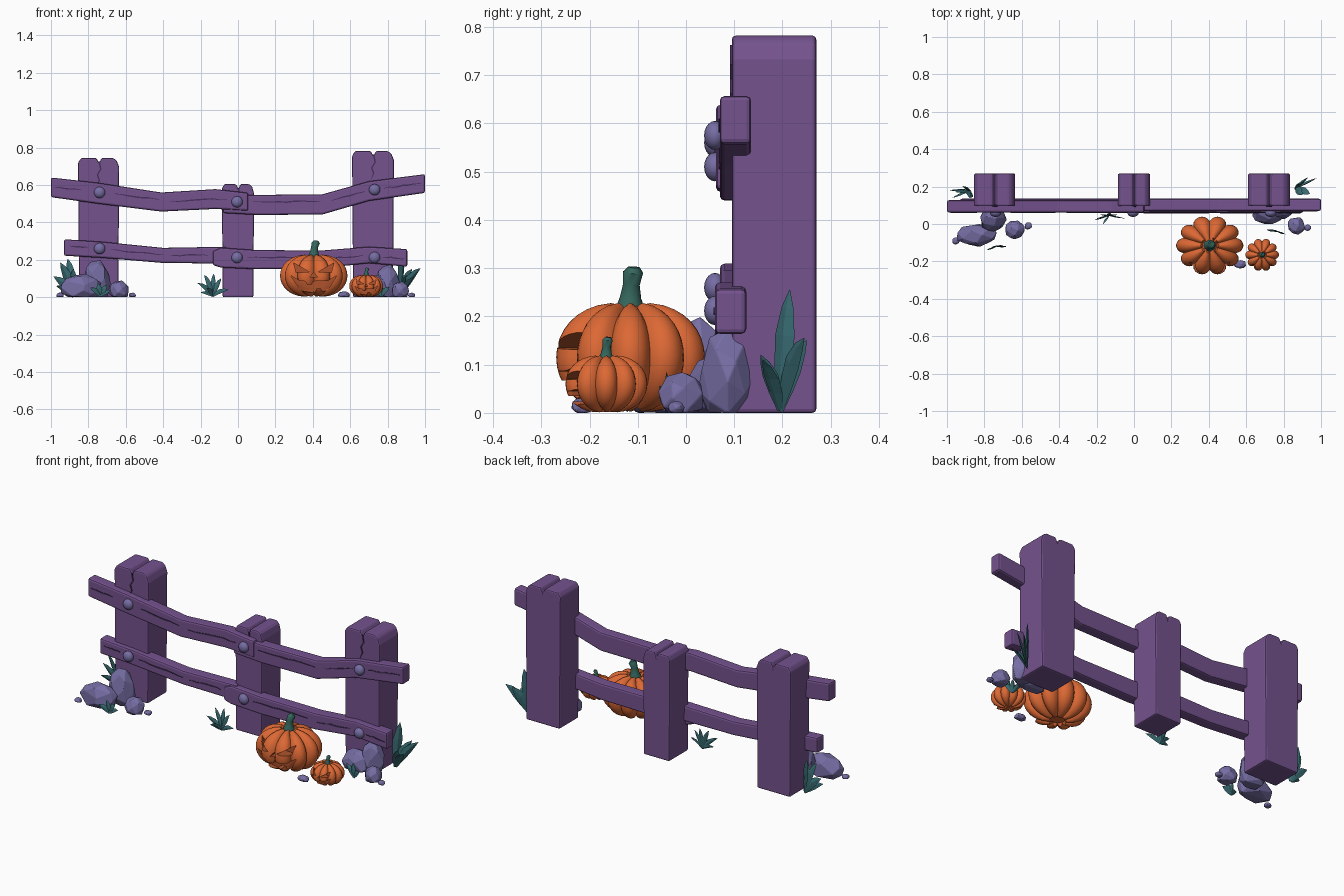
import bpy, bmesh, math, random
from mathutils import Vector

random.seed(4)
if "Cube" in bpy.data.objects:
    bpy.data.objects.remove(bpy.data.objects["Cube"])


def material(name, r, g, b):
    m = bpy.data.materials.new(name)
    m.use_nodes = True
    m.diffuse_color = (r, g, b, 1)
    bsdf = m.node_tree.nodes["Principled BSDF"]
    bsdf.inputs["Base Color"].default_value = (r, g, b, 1)
    bsdf.inputs["Roughness"].default_value = 0.8
    return m


WOOD = material("purple_wood", .175, .085, .27)
CRACK = material("dark_crack", .06, .03, .1)
STONE = material("blue_grey_stone", .18, .155, .37)
ORANGE = material("pumpkin_orange", .72, .14, .035)
CARVED = material("carved_orange", .42, .085, .025)
LEAF = material("teal_leaf", .04, .15, .17)
STEM = material("green_stem", .035, .135, .11)


def finish(name, bm, mat, bevel=0, smooth=None):
    bmesh.ops.recalc_face_normals(bm, faces=bm.faces)
    me = bpy.data.meshes.new(name)
    bm.to_mesh(me)
    bm.free()
    me.materials.append(mat)
    ob = bpy.data.objects.new(name, me)
    bpy.context.collection.objects.link(ob)
    if smooth:
        me.shade_smooth()
        me.set_sharp_from_angle(angle=math.radians(smooth))
    if bevel:
        mod = ob.modifiers.new("bevel", "BEVEL")
        mod.width, mod.segments = bevel, 2
        mod.limit_method, mod.angle_limit = "ANGLE", math.radians(30)
    return ob


def prism(name, outline, y0, y1, mat, bevel=0):
    """Front outline of (x, z) points pushed from y0 to y1."""
    bm = bmesh.new()
    face = bm.faces.new([bm.verts.new((x, y0, z)) for x, z in outline])
    new = bmesh.ops.extrude_face_region(bm, geom=[face])["geom"]
    bmesh.ops.translate(bm, vec=(0, y1 - y0, 0),
                        verts=[v for v in new if isinstance(v, bmesh.types.BMVert)])
    return finish(name, bm, mat, bevel)


def loft(name, centres, widths, flat, sides, facing, mat, smooth=None):
    """Closed tube through the centres, flattened along the facing direction."""
    bm = bmesh.new()
    rings = []
    axis = (centres[-1] - centres[0]).normalized()
    side = axis.cross(facing).normalized()
    normal = axis.cross(side)
    for c, w in zip(centres, widths):
        angles = [math.tau * k / sides for k in range(sides)]
        rings.append([bm.verts.new(c + side * w * math.cos(a) + normal * w * flat * math.sin(a))
                      for a in angles])
    for a, b in zip(rings, rings[1:]):
        for k in range(sides):
            j = (k + 1) % sides
            bm.faces.new((a[k], a[j], b[j], b[k]))
    bm.faces.new(rings[0])
    bm.faces.new(rings[-1])
    return finish(name, bm, mat, 0, smooth)


# Posts with a split top and a jagged crack on the front
def post(name, x, w, h):
    shape = [(-.95, 0), (.95, 0), (1, h - .05), (.88, h - .015), (.7, h), (.14, h),
             (.03, h - .028), (-.12, h), (-.85, h), (-1, h - .025)]
    prism(name, [(x + u * w, z) for u, z in shape], .095, .27, WOOD, .008)
    spine = [(.03, .02), (.1, .06), (-.06, .09), (.03, .12), (-.08, .16)]
    left = [(x + u * w - .004, h - d) for u, d in spine]
    right = [(x + u * w + .004, h - d) for u, d in spine[:-1]]
    prism(name + "_crack", left + right[::-1], .091, .097, CRACK)


post("left_post", -.745, .11, .745)
post("middle_post", 0, .086, .605)
post("right_post", .722, .112, .782)


# Bent rails given as (x, bottom, top) stations, with thin cracks in the grain
def rail(name, stations, y, cracks):
    outline = [(x, b) for x, b, t in stations] + [(x, t) for x, b, t in stations[::-1]]
    prism(name, outline, y, y + .065, WOOD, .01)

    def height(x, f):
        for (xa, ba, ta), (xb, bb, tb) in zip(stations, stations[1:]):
            if xa <= x <= xb:
                k = (x - xa) / (xb - xa)
                return (ba + (bb - ba) * k) * (1 - f) + (ta + (tb - ta) * k) * f
        return stations[-1][1]

    for i, (x0, x1, f) in enumerate(cracks):
        n = 8
        low, high = [], []
        for k in range(n + 1):
            x = x0 + (x1 - x0) * k / n
            z = height(x, f) + random.uniform(-.003, .003)
            half = .0012 + .0025 * math.sin(math.pi * k / n)
            low.append((x, z - half))
            high.append((x, z + half))
        prism(f"{name}_crack_{i}", low + high[::-1], y - .003, y + .003, CRACK)


rail("upper_left_rail", [(-1, .535, .64), (-.75, .5, .612), (-.41, .458, .56), (-.12, .472, .578),
                         (.055, .462, .558)], .062,
     [(-.98, -.84, .55), (-.66, -.42, .6), (-.36, -.06, .5)])
rail("upper_right_rail", [(-.08, .45, .55), (.1, .44, .547), (.45, .442, .55), (.7, .515, .62),
                          (1, .558, .658)], .07,
     [(.08, .44, .65), (.5, .68, .55), (.78, .98, .55)])
rail("lower_left_rail", [(-.93, .222, .31), (-.72, .21, .296), (-.4, .183, .264), (-.06, .18, .27)],
     .07, [(-.9, -.8, .6), (-.68, -.4, .55), (-.36, -.16, .5)])
rail("lower_right_rail", [(-.135, .172, .245), (-.09, .158, .265), (.1, .15, .252), (.45, .155, .25),
                          (.7, .182, .27), (.905, .163, .257)], .06,
     [(.05, .4, .6), (.46, .67, .5), (.77, .89, .45)])

# Round bolts
for i, (x, z) in enumerate([(-.74, .56), (-.74, .26), (-.005, .51), (-.005, .212), (.73, .575), (.73, .212)]):
    bm = bmesh.new()
    bmesh.ops.create_uvsphere(bm, u_segments=16, v_segments=10, radius=.03)
    for v in bm.verts:
        v.co = Vector((x + v.co.x, .06 + v.co.y * .75, z + v.co.z))
    finish(f"bolt_{i}", bm, STONE, 0, 60)


# Ribbed pumpkins with a carved face and a bent stem
def pumpkin(name, x, y, rx, ry, h, stem_top, lobes=10):
    bm = bmesh.new()
    segs, rows = lobes * 8, 18
    rings = []
    for r in range(1, rows):
        lat = math.pi * (r / rows - .5)
        ring = []
        for k in range(segs):
            a = math.tau * k / segs
            rib = abs(math.cos(a * lobes / 2)) ** .7
            out = math.cos(lat) ** .75 * (.82 + .18 * rib)
            z = .5 + .5 * math.sin(lat) * (1 - .12 * (1 - rib)) - .1 * math.sin(lat) * max(0, .3 - out)
            ring.append(bm.verts.new((x + rx * out * math.cos(a), y + ry * out * math.sin(a), h * z)))
        rings.append(ring)
    for a, b in zip(rings, rings[1:]):
        for k in range(segs):
            j = (k + 1) % segs
            bm.faces.new((a[k], a[j], b[j], b[k]))
    bm.faces.new(rings[0])
    bm.faces.new(rings[-1])
    body = finish(name, bm, ORANGE)
    body.data.materials.append(CARVED)

    eye = [(-.6, .8), (-.14, .59), (-.52, .57)]
    mouth = [(-.68, .5), (-.42, .38), (-.25, .37), (-.2, .29), (-.06, .29), (-.02, .37), (.42, .38),
             (.68, .5), (.42, .17), (.26, .13), (.22, .2), (.08, .2), (.04, .1), (-.38, .15)]
    cuts = [eye, [(-u, v) for u, v in eye], [(0, .58), (.11, .47), (-.11, .47)], mouth]
    for cut in cuts:
        tool = prism("face_cutter", [(x + u * rx, v * h) for u, v in cut],
                     y - ry * 1.3, y - ry * .52, CARVED)
        tool.hide_render = True
        mod = body.modifiers.new("carve", "BOOLEAN")
        mod.operation, mod.object, mod.solver = "DIFFERENCE", tool, "EXACT"
        mod.material_mode = "TRANSFER"
        bpy.context.view_layer.update()
        graph = bpy.context.evaluated_depsgraph_get()
        carved = bpy.data.meshes.new_from_object(body.evaluated_get(graph))
        body.modifiers.clear()
        body.data = carved
        bpy.data.objects.remove(tool)
    body.data.shade_smooth()
    body.data.set_sharp_from_angle(angle=math.radians(40))

    rise = stem_top - h
    path = [Vector((x + rx * dx, y + rx * dy, h + rise * k))
            for dx, dy, k in [(0, 0, -.35), (.01, 0, .1), (.02, .01, .5), (.06, .03, .85), (.07, .04, 1)]]
    loft(name + "_stem", path, [rx * k for k in (.2, .13, .1, .12, .07)], 1, 10, Vector((0, -1, 0)), STEM, 50)


pumpkin("large_pumpkin", .405, -.115, .18, .16, .23, .302)
pumpkin("small_pumpkin", .685, -.165, .09, .088, .12, .157)


# Faceted rocks: hulls of scattered points, flat on the ground
def rock(name, x, y, rx, ry, h):
    bm = bmesh.new()
    n = 26
    for k in range(n):
        z = 1 - 2 * (k + .5) / n
        a = k * 2.4 + random.uniform(-.25, .25)
        r = math.sqrt(1 - z * z) * random.uniform(.92, 1.08)
        bm.verts.new((x + rx * r * math.cos(a), y + ry * r * math.sin(a), max(0, h * (.4 + .62 * z))))
    hull = bmesh.ops.convex_hull(bm, input=bm.verts)
    bmesh.ops.delete(bm, geom=list({g for g in hull["geom_interior"] + hull["geom_unused"]
                                    if isinstance(g, bmesh.types.BMVert)}), context="VERTS")
    bmesh.ops.dissolve_limit(bm, angle_limit=math.radians(14), verts=bm.verts, edges=bm.edges)
    finish(name, bm, STONE, .003)


ROCKS = [(-.84, -.06, .11, .065, .125), (-.755, .025, .078, .065, .2), (-.635, -.03, .055, .052, .09),
         (-.952, -.09, .022, .02, .025), (-.565, -.01, .022, .02, .025), (.72, .055, .09, .055, .12),
         (.8, .085, .065, .06, .175), (.867, -.01, .048, .048, .085), (.928, -.02, .02, .018, .025),
         (.568, -.215, .036, .024, .032)]
for i, spec in enumerate(ROCKS):
    rock(f"rock_{i}", *spec)


# Leaf tufts: pointed blades fanning from a root to (x, y, z, half width) tips
def tuft(name, root, facing, tips):
    root = Vector(root)
    for i, (x, y, z, w) in enumerate(tips):
        tip = Vector((x, y, z))
        bow = Vector((0, 0, .12 * (tip - root).length))
        path = [root.lerp(tip, t) + bow * math.sin(math.pi * t) for t in (0, .25, .5, .78, 1)]
        loft(f"{name}_blade_{i}", path, [w * k for k in (.35, .85, 1, .6, .04)], .3, 4,
             Vector(facing), LEAF)


tuft("left_tuft", (-.88, .18, .005), (-.6, -1, .3),
     [(-.91, .2, .205, .027), (-.95, .17, .185, .026), (-.985, .18, .11, .024),
      (-.97, .14, .06, .02), (-.88, .14, .15, .024)])
tuft("right_tuft", (.865, .195, .005), (.9, -.7, .3),
     [(.88, .215, .255, .026), (.93, .25, .15, .026), (.975, .245, .155, .024),
      (.94, .16, .11, .022), (.9, .155, .12, .02)])
tuft("middle_tuft", (-.135, .045, .005), (0, -1, .3),
     [(-.215, .02, .075, .013), (-.18, .05, .12, .013), (-.13, .06, .125, .013),
      (-.09, .05, .1, .013), (-.05, .03, .04, .012), (-.165, 0, .05, .012), (-.2, .03, .025, .01)])
tuft("left_front_sprig", (-.735, -.12, .005), (0, -1, .5),
     [(-.79, -.14, .05, .014), (-.75, -.12, .075, .014), (-.7, -.115, .065, .014), (-.68, -.12, .035, .012)])
tuft("right_front_sprig", (.765, -.04, .005), (0, -1, .5),
     [(.71, -.03, .07, .014), (.76, -.04, .085, .014), (.81, -.055, .055, .014)])
